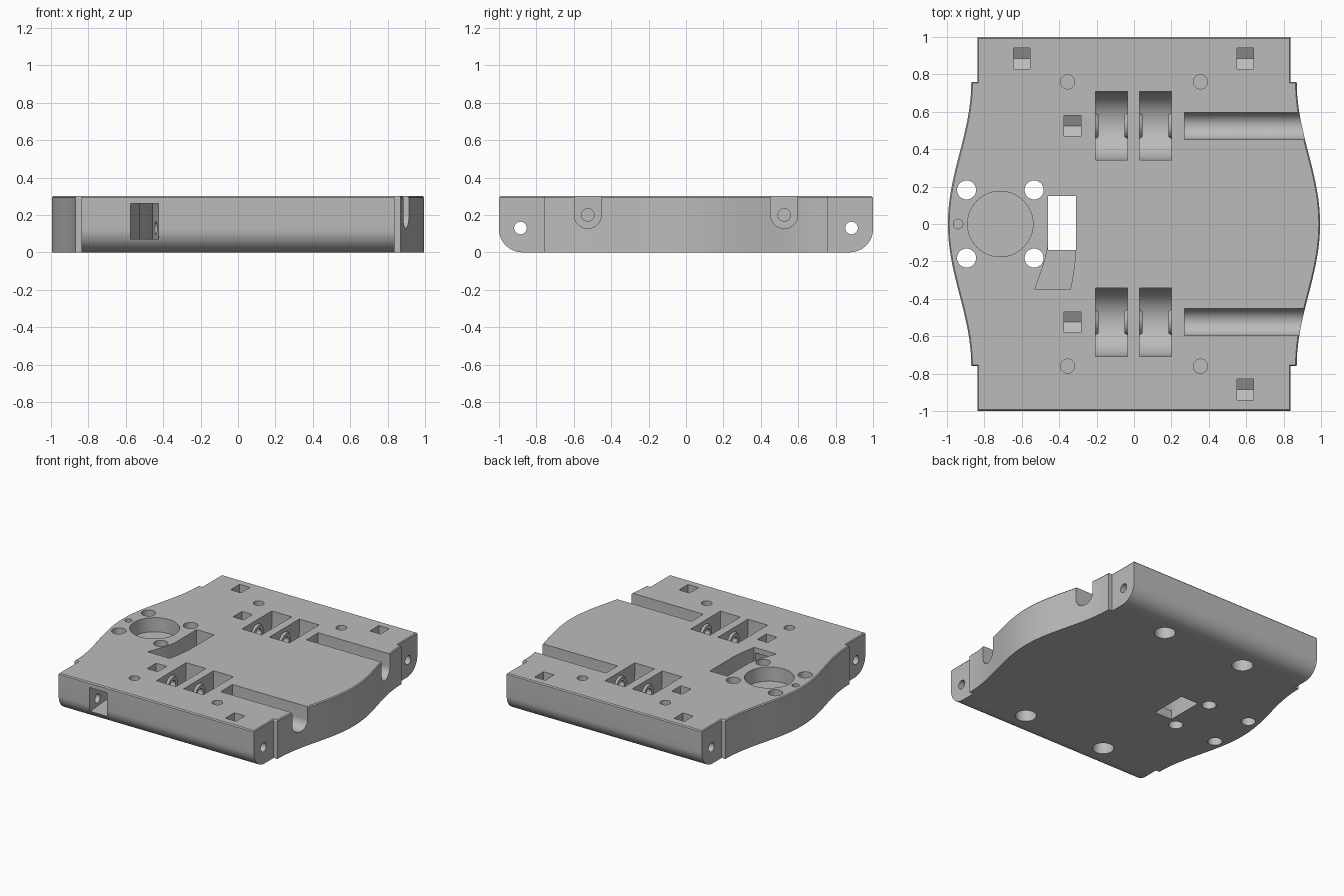
import bpy, bmesh, math

if "Cube" in bpy.data.objects:
    bpy.data.objects.remove(bpy.data.objects["Cube"])

H = 0.30            # plate thickness
WHEEL_Y, WHEEL_Z = 0.525, 0.20
BOLT_Y, BOLT_Z = 0.885, 0.13

grey = bpy.data.materials.new("plain grey")
grey.diffuse_color = (0.50, 0.50, 0.50, 1)
grey.use_nodes = True
grey.node_tree.nodes["Principled BSDF"].inputs["Base Color"].default_value = grey.diffuse_color


def loft(name, loops):
    """Solid from a stack of matching point loops."""
    bm = bmesh.new()
    rings = [[bm.verts.new(p) for p in loop] for loop in loops]
    n = len(rings[0])
    for a, b in zip(rings, rings[1:]):
        for i in range(n):
            j = (i + 1) % n
            bm.faces.new((a[i], a[j], b[j], b[i]))
    bm.faces.new(rings[0][::-1])
    bm.faces.new(rings[-1])
    bmesh.ops.recalc_face_normals(bm, faces=bm.faces)
    me = bpy.data.meshes.new(name)
    bm.to_mesh(me)
    bm.free()
    me.materials.append(grey)
    ob = bpy.data.objects.new(name, me)
    bpy.context.collection.objects.link(ob)
    return ob


def prism_z(pts, z0, z1):
    return loft("cutter", [[(x, y, z) for x, y in pts] for z in (z0, z1)])


def prism_x(pts, x0, x1):
    return loft("cutter", [[(x, y, z) for y, z in pts] for x in (x0, x1)])


def circle(a, b, r, n=40):
    return [(a + r * math.cos(2 * math.pi * i / n), b + r * math.sin(2 * math.pi * i / n))
            for i in range(n)]


def u_shape(y, z, r, top, n=28):
    """Half round bottom with straight sides up to the given height."""
    arc = [(y + r * math.cos(math.pi + math.pi * i / n), z + r * math.sin(math.pi + math.pi * i / n))
           for i in range(n + 1)]
    return arc + [(y + r, top), (y - r, top)]


def combine(body, tool, operation="DIFFERENCE"):
    m = body.modifiers.new("shape", "BOOLEAN")
    m.operation = operation
    m.solver = "EXACT"
    m.object = tool
    bpy.context.view_layer.objects.active = body
    bpy.ops.object.modifier_apply(modifier=m.name)
    bpy.data.objects.remove(tool)


# Plate outline: straight ends, shoulders and bulging sides
side = [(0.838, -1.0), (0.838, -0.76)]
for i in range(41):
    y = -0.76 + 1.52 * i / 40
    side.append((0.87 + 0.0625 * (1 + math.cos(math.pi * y / 0.76)), y))
side += [(0.838, 0.76), (0.838, 1.0)]
outline = side + [(-x, -y) for x, y in side]
plate = loft("base_plate", [[(x * s, y * s, z) for x, y in outline]
                            for z, s in ((0, 1), (H - 0.008, 1), (H, 0.993))])

# Rounded lower edges at the front and back
R = 0.125
arc = [(1 - R + R * math.sin(math.pi / 2 * i / 12), R - R * math.cos(math.pi / 2 * i / 12))
       for i in range(13)]
profile = arc + [(1.0, 0.4), (-1.0, 0.4)] + [(-y, z) for y, z in arc[::-1]]
combine(plate, prism_x(profile, -1.2, 1.2), "INTERSECT")


def nut_pocket(x, y, z):
    w = 0.055
    pts = [(y - w, z - w / math.sqrt(3)), (y, z - 2 * w / math.sqrt(3)),
           (y + w, z - w / math.sqrt(3)), (y + w, 0.4), (y - w, 0.4)]
    combine(plate, prism_x(pts, x - 0.045, x + 0.045))


for s in (-1, 1):
    y = s * WHEEL_Y
    # Round-bottomed wheel wells with spacer bosses on their walls
    for x0, x1 in ((-0.205, -0.035), (0.03, 0.20)):
        combine(plate, prism_x(u_shape(y, WHEEL_Z, 0.183, 0.4), x0, x1))
        for wall, d in ((x0, 1), (x1, -1)):
            boss = loft("boss", [[(x, a, b) for a, b in circle(y, WHEEL_Z, r)]
                                 for x, r in ((wall - d * 0.01, 0.075), (wall + d * 0.015, 0.06))])
            combine(plate, boss, "UNION")
    # Open axle slot, axle bore and its nut pocket
    combine(plate, prism_x(u_shape(y, WHEEL_Z, 0.072, 0.4), 0.27, 1.2))
    combine(plate, prism_x(circle(y, WHEEL_Z, 0.034, 24), -0.38, 0.4))
    nut_pocket(-0.328, y, WHEEL_Z)
    # Long bolt bore along the end
    combine(plate, prism_x(circle(s * BOLT_Y, BOLT_Z, 0.034, 24), -1.2, 1.2))
    for x in (-0.355, 0.355):
        # Screw holes with counterbores underneath
        combine(plate, prism_z(circle(x, s * 0.76, 0.038), 0.15, 0.4))
        combine(plate, prism_z(circle(x, s * 0.76, 0.075), -0.1, 0.13))
    for x in (-0.895, -0.534):
        # Through holes around the round recess
        combine(plate, prism_z(circle(x, s * 0.182, 0.051), -0.1, 0.4))

# Nut pockets for the end bolts
for x, s in ((-0.6, 1), (0.595, 1), (0.595, -1)):
    nut_pocket(x, s * BOLT_Y, BOLT_Z)

# Round recess and small pin hole
combine(plate, prism_z(circle(-0.715, 0, 0.175, 64), 0.19, 0.4))
combine(plate, prism_z(circle(-0.94, 0, 0.026, 24), 0.15, 0.4))

# Cable passage: window, open curved trough, then a tunnel to the front
combine(plate, prism_z([(-0.46, -0.14), (-0.31, -0.14), (-0.31, 0.15), (-0.46, 0.15)], -0.1, 0.4))
trough = [(-0.46, -0.12), (-0.475, -0.19), (-0.50, -0.265), (-0.53, -0.35),
          (-0.34, -0.35), (-0.325, -0.27), (-0.315, -0.19), (-0.31, -0.12)]
combine(plate, prism_z(trough, 0.07, 0.4))
tunnel = [(-0.52, -0.33), (-0.57, -0.48), (-0.60, -0.65), (-0.59, -0.82), (-0.565, -1.1),
          (-0.425, -1.1), (-0.425, -0.97), (-0.45, -0.82), (-0.46, -0.65), (-0.41, -0.48), (-0.34, -0.33)]
combine(plate, prism_z(tunnel, 0.07, 0.26))

# Smooth curved walls, keep machined edges sharp
bpy.ops.object.select_all(action="DESELECT")
plate.select_set(True)
bpy.context.view_layer.objects.active = plate
bpy.ops.object.shade_smooth_by_angle(angle=math.radians(30))
